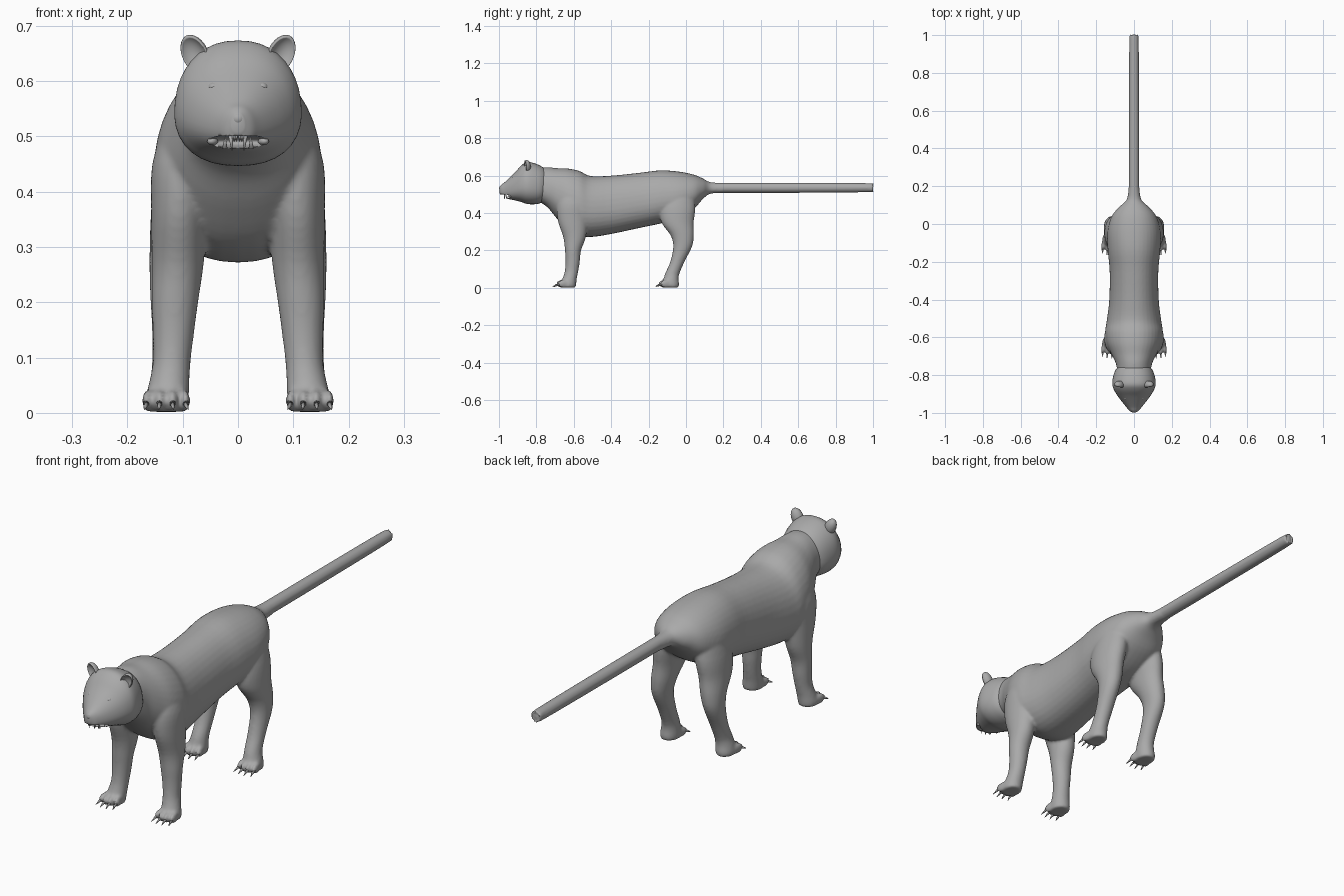
import bpy, bmesh, math
from mathutils import Vector, Matrix

if "Cube" in bpy.data.objects:
    bpy.data.objects.remove(bpy.data.objects["Cube"])

GREY = (0.40, 0.40, 0.40, 1)
coat = bpy.data.materials.new("grey")
coat.use_nodes = True
coat.diffuse_color = GREY
coat.node_tree.nodes["Principled BSDF"].inputs["Base Color"].default_value = GREY


def catmull(rows, steps):
    """Smoothly interpolate rows of ring values."""
    out = []
    for i in range(len(rows) - 1):
        a, b, c, d = (rows[max(0, min(len(rows) - 1, i + k))] for k in (-1, 0, 1, 2))
        for s in range(steps):
            t = s / steps
            out.append([q + 0.5 * t * (r - p + t * (2 * p - 5 * q + 4 * r - u + t * (3 * (q - r) + u - p)))
                        for p, q, r, u in zip(a, b, c, d)])
    return out + [rows[-1]]


def loft(bm, rows, axis, steps=4, sides=36, egg=0.0, power=1.0):
    """Skin ellipse rings (position, centre, centre, radius, radius) along an axis."""
    rings = []
    for pos, cx, cv, rx, rv in catmull(rows, steps):
        ring = []
        for k in range(sides):
            a = 2 * math.pi * k / sides
            c, s = math.cos(a), math.sin(a)
            c, s = math.copysign(abs(c) ** power, c), math.copysign(abs(s) ** power, s)
            x, v = cx + rx * c * (1 - egg * s), cv + rv * s
            ring.append(bm.verts.new((x, pos, v) if axis == "y" else (x, v, pos)))
        rings.append(ring)
    for r0, r1 in zip(rings, rings[1:]):
        for k in range(sides):
            j = (k + 1) % sides
            bm.faces.new((r0[k], r0[j], r1[j], r1[k]))
    bm.faces.new(rings[0])
    bm.faces.new(rings[-1])


def blob(bm, centre, size, turn=0.0):
    m = Matrix.Translation(centre) @ Matrix.Rotation(turn, 4, "Z") @ Matrix.Diagonal((*size, 1))
    bmesh.ops.create_uvsphere(bm, u_segments=20, v_segments=12, radius=1, matrix=m)


def spike(bm, base, tip, radius):
    """Pointed claw or tooth."""
    base, tip = Vector(base), Vector(tip)
    d = tip - base
    m = Matrix.Translation((base + tip) / 2) @ d.to_track_quat("Z", "Y").to_matrix().to_4x4()
    bmesh.ops.create_cone(bm, cap_ends=True, segments=10, radius1=radius, radius2=radius * 0.1,
                          depth=d.length, matrix=m)


def finish(name, bm):
    bmesh.ops.recalc_face_normals(bm, faces=bm.faces)
    me = bpy.data.meshes.new(name)
    bm.to_mesh(me)
    bm.free()
    me.materials.append(coat)
    for p in me.polygons:
        p.use_smooth = True
    ob = bpy.data.objects.new(name, me)
    bpy.context.collection.objects.link(ob)
    return ob


def spans(table):
    """Turn (y, top, bottom, half width) into loft rows."""
    return [(y, 0, (t + b) / 2, w, (t - b) / 2) for y, t, b, w in table]


# Torso
body = bmesh.new()
loft(body, spans([
    (-.80, .64, .47, .085), (-.74, .645, .43, .095), (-.69, .64, .37, .118), (-.63, .638, .31, .145),
    (-.57, .625, .28, .152), (-.51, .598, .272, .143), (-.40, .60, .288, .130), (-.25, .615, .32, .128),
    (-.14, .628, .343, .138), (-.04, .622, .37, .14), (.04, .606, .42, .118), (.09, .585, .475, .078),
    (.13, .565, .503, .038), (.2, .562, .508, .028)]), "y", egg=0.1, power=0.92)

# Tail
loft(body, spans([(.08, .562, .508, .028), (.5, .562, .508, .027), (.97, .56, .511, .025),
                  (.99, .553, .518, .018), (1.002, .542, .528, .007)]), "y")

# Legs: height, x, y, x radius, y radius
FRONT_LEG = [(.53, .085, -.605, .045, .06), (.45, .10, -.605, .055, .085), (.36, .106, -.605, .051, .08),
             (.27, .109, -.596, .047, .06), (.20, .114, -.604, .042, .043), (.14, .117, -.606, .037, .038),
             (.09, .120, -.612, .034, .036), (.05, .125, -.622, .037, .038), (.02, .129, -.632, .040, .045),
             (.002, .129, -.632, .037, .042)]
HIND_LEG = [(.54, .075, -.035, .05, .075), (.43, .095, -.045, .056, .095), (.35, .106, -.045, .052, .086),
            (.28, .115, -.02, .045, .062), (.22, .121, -.018, .038, .050), (.14, .121, -.046, .034, .038),
            (.08, .123, -.072, .033, .038), (.05, .126, -.08, .036, .040), (.02, .129, -.085, .039, .048),
            (.002, .129, -.085, .036, .045)]
claws = bmesh.new()
for side in (1, -1):
    for leg, toe_y in ((FRONT_LEG, -.665), (HIND_LEG, -.118)):
        loft(body, [(z, side * x, y, rx, ry) for z, x, y, rx, ry in leg], "z")
        # Four fanned toes with claws on each paw
        for i in range(4):
            f = i - 1.5
            x = side * (.130 + f * .0205)
            y = toe_y + abs(f) * .008
            blob(body, (x, y, .022), (.0115, .034, .021), side * f * .12)
            fan = side * f * .003
            for s in (0, .5):
                spike(claws, (x + fan, y - .022 - s * .02, .020 - s * .008),
                      (x + fan * 2, y - .050 - s * .006, .006), .006 - s * .002)
body_ob = finish("body", body)
finish("claws", claws)
remesh = body_ob.modifiers.new("blend", "REMESH")
remesh.mode = "VOXEL"
remesh.voxel_size = 0.0062
remesh.use_smooth_shade = True
relax = body_ob.modifiers.new("relax", "SMOOTH")
relax.factor = 0.5
relax.iterations = 5

# Head with a muzzle tapering to the nose
head = bmesh.new()
loft(head, spans([
    (-.735, .62, .50, .06), (-.77, .648, .458, .095), (-.81, .666, .447, .110), (-.85, .673, .449, .114),
    (-.88, .655, .459, .104), (-.91, .622, .467, .086), (-.94, .592, .473, .064), (-.97, .564, .481, .040),
    (-.987, .552, .488, .026), (-.997, .541, .508, .011)]), "y", egg=0.1, power=0.88)
head_ob = finish("head", head)

# Open mouth cut
cut = bmesh.new()
blob(cut, (0, -.972, .490), (.068, .045, .012))
cutter = finish("mouth_cutter", cut)
cutter.hide_render = True
cutter.hide_viewport = True
cutter.display_type = "WIRE"
mouth = head_ob.modifiers.new("mouth", "BOOLEAN")
mouth.operation = "DIFFERENCE"
mouth.object = cutter

# Nose pad, eyes, teeth and ears
nose, eyes, teeth, ears = (bmesh.new() for _ in range(4))
blob(nose, (0, -.985, .532), (.016, .014, .014))
for side in (1, -1):
    blob(eyes, (side * .043, -.917, .589), (.011, .012, .009), side * .5)
    blob(eyes, (side * .043, -.913, .589), (.014, .011, .012), side * .5)
    spike(teeth, (side * .013, -.968, .506), (side * .011, -.971, .474), .006)
    spike(teeth, (side * .024, -.957, .478), (side * .023, -.960, .500), .005)
    blob(teeth, (side * .046, -.940, .491), (.009, .012, .007), side * .5)
    for i in range(3):
        spike(teeth, (side * (.003 + i * .003), -.972, .503), (side * (.003 + i * .003), -.973, .490), .003)
    # Ear cup: the front half of a flattened ball is pushed inwards
    ball = bmesh.ops.create_uvsphere(ears, u_segments=24, v_segments=16, radius=1,
                                     matrix=Matrix.Rotation(math.pi / 2, 4, "X"))["verts"]
    place = (Matrix.Translation((side * .077, -.852, .648)) @ Matrix.Rotation(side * .45, 4, "Y")
             @ Matrix.Rotation(side * .25, 4, "Z") @ Matrix.Diagonal((.024, .022, .038, 1)))
    for v in ball:
        if v.co.y < -.4:
            v.co.y = -.8 - v.co.y
        v.co = place @ v.co
for name, bm in (("nose", nose), ("eyes", eyes), ("teeth", teeth), ("ears", ears)):
    finish(name, bm)
